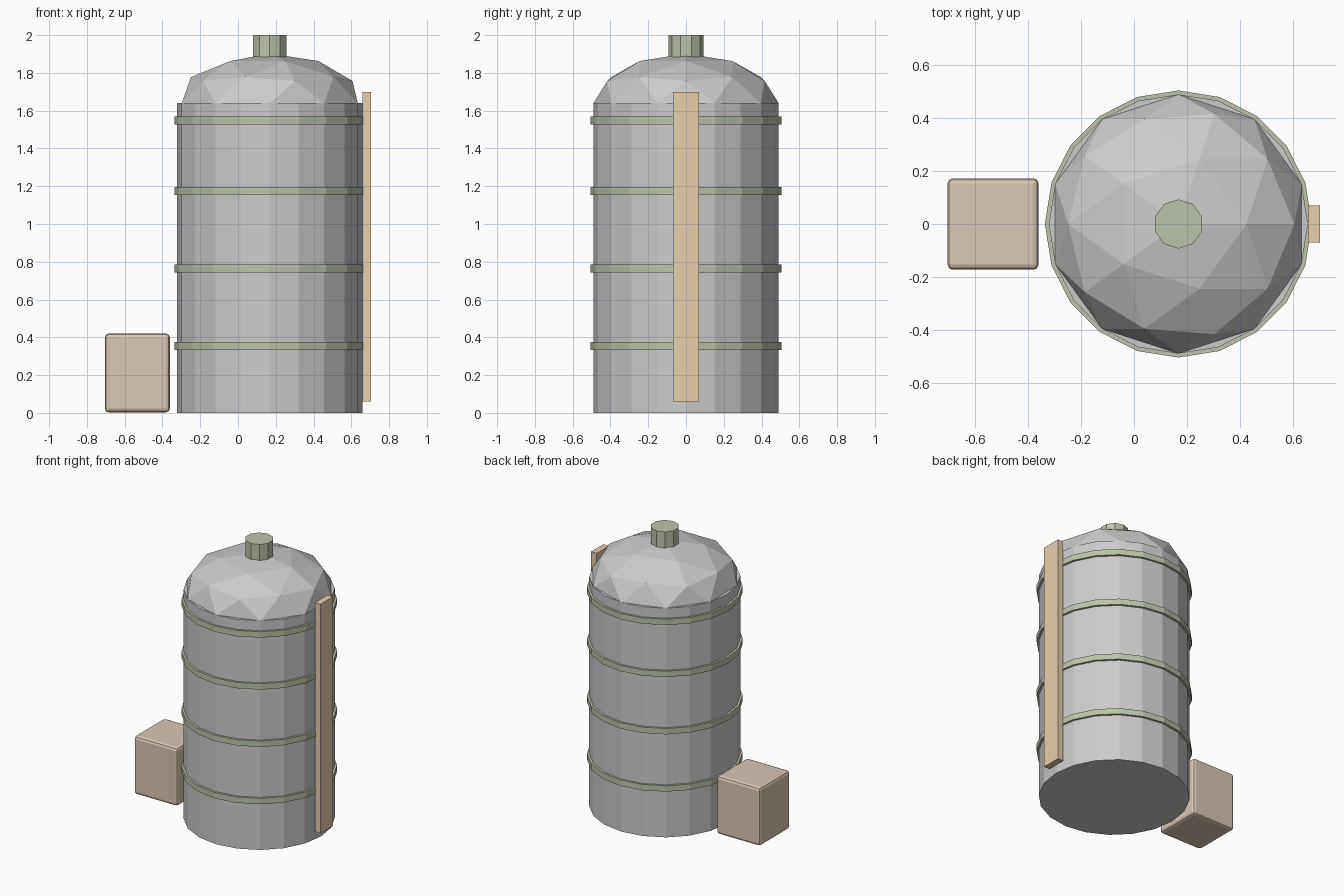
import bpy, bmesh

if "Cube" in bpy.data.objects:
    bpy.data.objects.remove(bpy.data.objects["Cube"])

CX = 0.168  # tank axis


def material(name, rgb):
    m = bpy.data.materials.new(name)
    m.diffuse_color = (*rgb, 1)
    m.use_nodes = True
    m.node_tree.nodes["Principled BSDF"].inputs["Base Color"].default_value = m.diffuse_color
    return m


GREEN = material("green_paint", (0.50, 0.55, 0.41))
WOOD = material("wood", (0.82, 0.62, 0.42))
CRATE = material("crate_brown", (0.70, 0.58, 0.45))


def finish(name, mat):
    ob = bpy.context.object
    ob.name = name
    if mat:
        ob.data.materials.append(mat)
    return ob


def cylinder(name, sides, radius, z0, z1, mat=None):
    bpy.ops.mesh.primitive_cylinder_add(vertices=sides, radius=radius, depth=z1 - z0,
                                        location=(CX, 0, (z0 + z1) / 2))
    return finish(name, mat)


def box(name, lo, hi, mat):
    bpy.ops.mesh.primitive_cube_add(size=1, location=[(a + b) / 2 for a, b in zip(lo, hi)])
    ob = finish(name, mat)
    ob.scale = [b - a for a, b in zip(lo, hi)]
    bpy.ops.object.transform_apply(location=False, rotation=False, scale=True)
    return ob


# Tank body and its hoops
cylinder("tank_body", 20, 0.49, 0, 1.64)
for i, z in enumerate((0.355, 0.765, 1.175, 1.547)):
    cylinder(f"hoop_{i + 1}", 20, 0.505, z - 0.021, z + 0.021, GREEN)

# Faceted dome: upper half of a flattened icosphere
bpy.ops.mesh.primitive_ico_sphere_add(subdivisions=2, radius=1, location=(CX, 0, 1.64))
dome = finish("dome", None)
dome.scale = (0.49, 0.49, 0.262)
bm = bmesh.new()
bm.from_mesh(dome.data)
bmesh.ops.delete(bm, geom=[v for v in bm.verts if v.co.z < -0.01], context='VERTS')
bm.to_mesh(dome.data)
bm.free()

# Filler cap
cylinder("filler_cap", 10, 0.093, 1.88, 2.0, GREEN)

# Upright plank on the right side
box("side_plank", (0.658, -0.07, 0.06), (0.703, 0.07, 1.70), WOOD)

# Control box with softened edges
crate = box("control_box", (-0.705, -0.173, 0.003), (-0.361, 0.173, 0.42), CRATE)
bev = crate.modifiers.new("soft_edges", 'BEVEL')
bev.width = 0.02
bev.segments = 2
